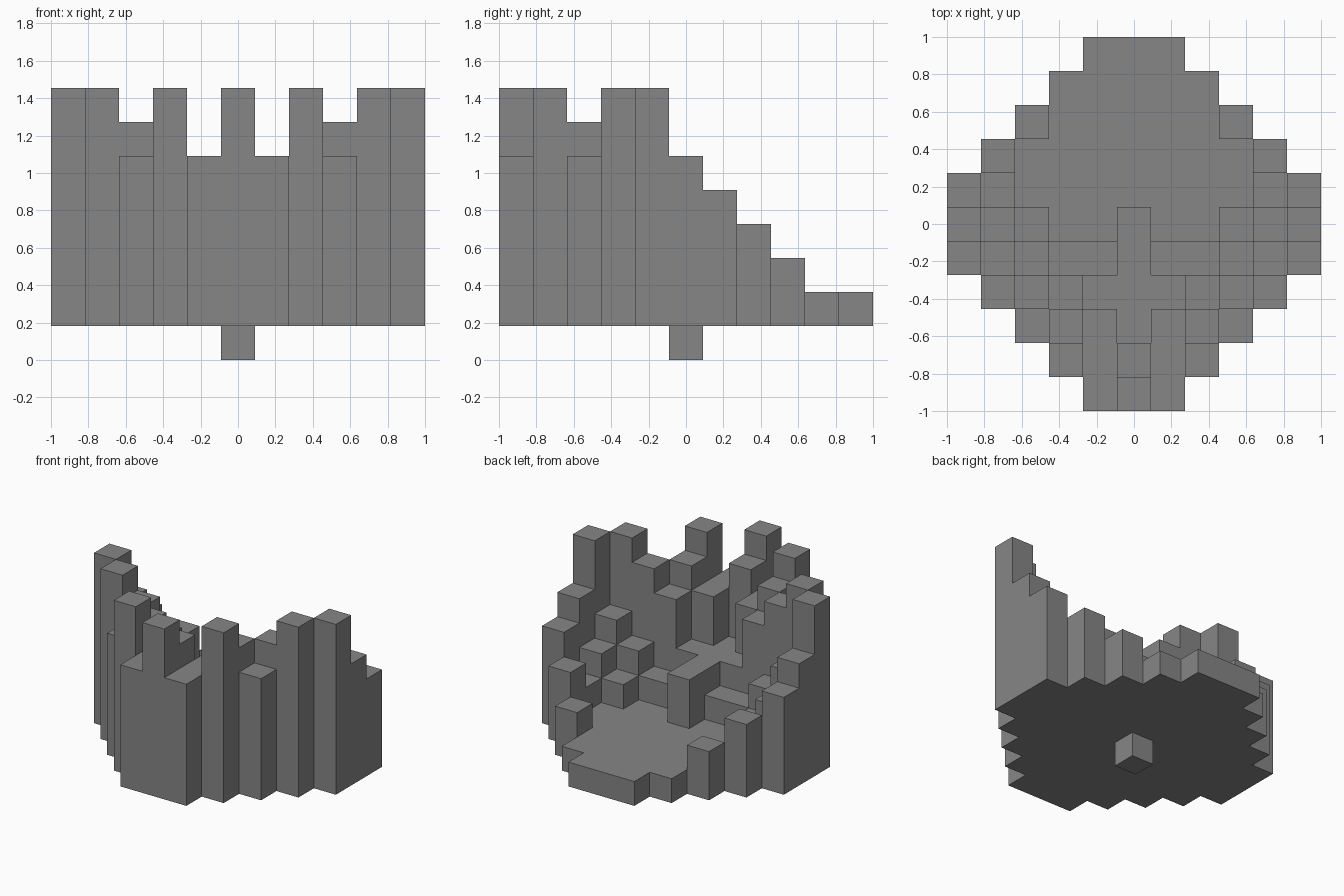
import bpy, bmesh
from mathutils import Vector

cube = bpy.data.objects.get("Cube")
if cube:
    bpy.data.objects.remove(cube, do_unlink=True)

U = 2 / 11  # size of one block

grey = bpy.data.materials.new("stone grey")
grey.use_nodes = True
colour = (0.24, 0.24, 0.24, 1)
grey.diffuse_color = colour
grey.node_tree.nodes["Principled BSDF"].inputs["Base Color"].default_value = colour


def block_object(name, cells):
    """Join unit blocks into one clean shell, keeping only the outer faces."""
    bm = bmesh.new()
    for cell in cells:
        centre = Vector((cell[0], cell[1], cell[2] + 0.5))
        for axis in range(3):
            for sign in (-1, 1):
                neighbour = list(cell)
                neighbour[axis] += sign
                if tuple(neighbour) in cells:
                    continue
                n, a, b = Vector(), Vector(), Vector()
                n[axis] = sign / 2
                a[(axis + 1) % 3] = 0.5
                b[(axis + 2) % 3] = 0.5 * sign
                corners = (-a - b, a - b, a + b, -a + b)
                bm.faces.new([bm.verts.new((centre + n + c) * U) for c in corners])
    bmesh.ops.remove_doubles(bm, verts=bm.verts, dist=0.001)
    bmesh.ops.dissolve_limit(bm, angle_limit=0.01, verts=bm.verts, edges=bm.edges)
    mesh = bpy.data.meshes.new(name)
    bm.to_mesh(mesh)
    bm.free()
    mesh.materials.append(grey)
    obj = bpy.data.objects.new(name, mesh)
    bpy.context.collection.objects.link(obj)
    return obj


# Stepped round floor: half width of each row from the middle outwards
half_width = [5, 5, 4, 3, 2, 1]
heights = {}
for j in range(-5, 6):
    w = half_width[abs(j)]
    for i in range(-w, w + 1):
        heights[i, j] = 2

# Left half of the wall and inner steps, as column heights, mirrored to the right
columns = {
    # front wall with its raised teeth
    (0, -5): 8, (1, -5): 6, (0, -4): 7, (1, -4): 6, (2, -4): 8,
    (1, -3): 6, (2, -3): 7, (3, -3): 6,
    (2, -2): 6, (3, -2): 7, (4, -2): 8, (5, -1): 8,
    # side wall stepping down to the back
    (5, 0): 6, (5, 1): 5, (4, 2): 4, (3, 3): 3,
    # inner steps
    (1, -1): 3, (2, -1): 3, (3, -1): 4, (4, -1): 5,
    (3, 0): 3, (4, 0): 4, (4, 1): 3,
    # central ridge
    (0, 0): 4, (0, -1): 4, (0, -2): 4, (0, -3): 4, (1, -2): 4,
}
for (i, j), h in columns.items():
    heights[i, j] = heights[-i, j] = h

block_object("stepped_bowl", {(i, j, k) for (i, j), h in heights.items() for k in range(1, h)})

# Short peg under the floor
block_object("peg", {(0, 0, 0)})
